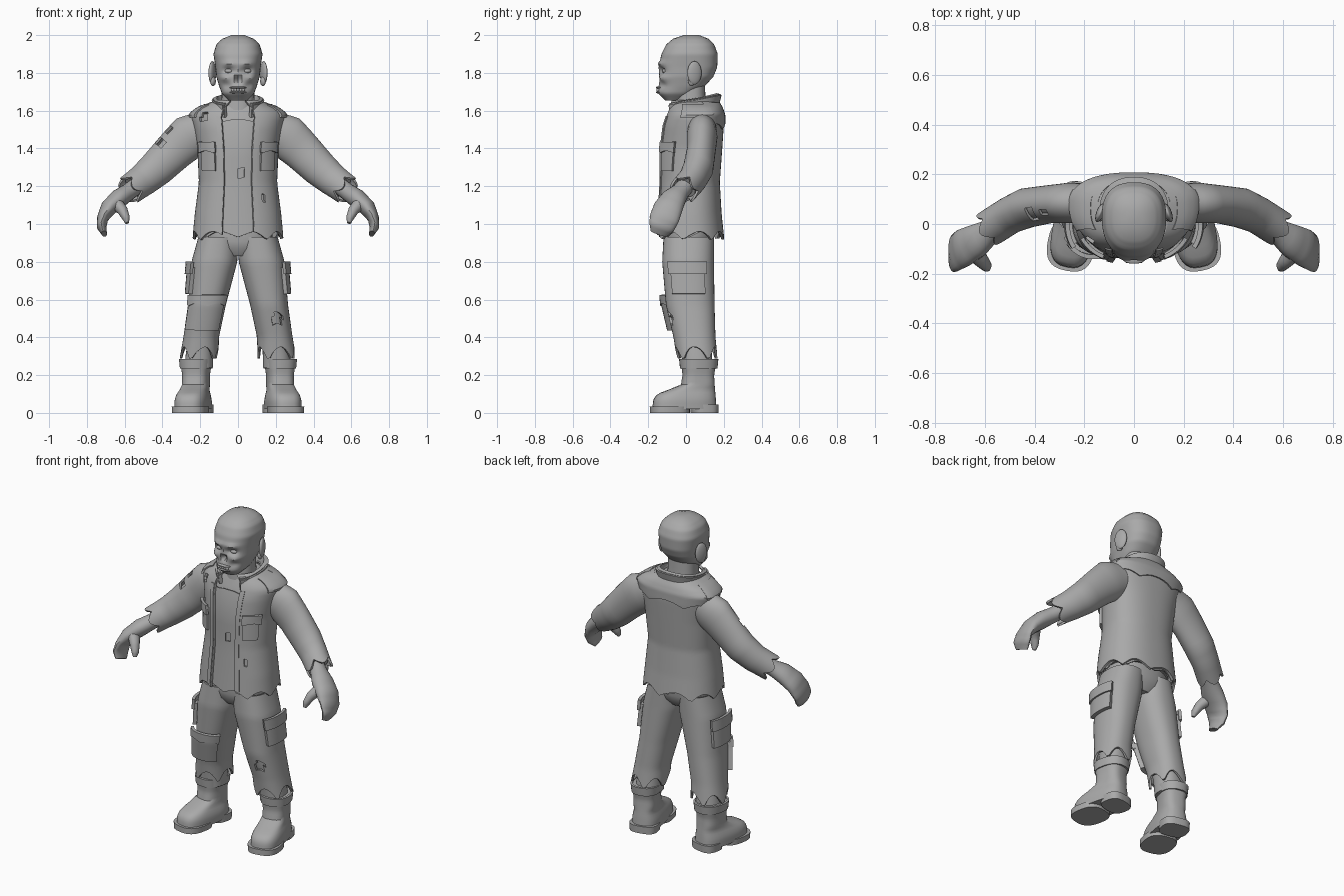
import bpy, bmesh
from math import sin, cos, pi, copysign, exp
from mathutils import Vector

if "Cube" in bpy.data.objects:
    bpy.data.objects.remove(bpy.data.objects["Cube"])

GREY = (0.4, 0.4, 0.4, 1)
mat = bpy.data.materials.new("plain grey")
mat.use_nodes = True
mat.diffuse_color = GREY
mat.node_tree.nodes["Principled BSDF"].inputs["Base Color"].default_value = GREY
parts = []


def register(name, bm, thick=0):
    bmesh.ops.recalc_face_normals(bm, faces=bm.faces)
    mesh = bpy.data.meshes.new(name)
    bm.to_mesh(mesh)
    bm.free()
    mesh.materials.append(mat)
    ob = bpy.data.objects.new(name, mesh)
    bpy.context.collection.objects.link(ob)
    if thick:
        mod = ob.modifiers.new("thickness", 'SOLIDIFY')
        mod.thickness, mod.offset = thick, 0
    parts.append(ob)
    return ob


def grid(name, rows, ring, caps=False, thick=0, holes=()):
    """Skin rows of points; holes are (centre, radius) tears."""
    bm = bmesh.new()
    vs = [[bm.verts.new(p) for p in row] for row in rows]
    n = len(rows[0])
    for a, b in zip(vs, vs[1:]):
        for i in range(n if ring else n - 1):
            quad = (a[i], a[(i + 1) % n], b[(i + 1) % n], b[i])
            mid = sum((v.co for v in quad), Vector()) / 4
            if all((mid - Vector(c)).length > r for c, r in holes):
                bm.faces.new(quad)
    if caps:
        bm.faces.new(vs[0])
        bm.faces.new(vs[-1])
    loose = [v for v in bm.verts if not v.link_faces]
    bmesh.ops.delete(bm, geom=loose, context='VERTS')
    return register(name, bm, thick)


def section(table, z):
    z = min(max(z, table[0][0]), table[-1][0])
    for a, b in zip(table, table[1:]):
        if z <= b[0]:
            k = (z - a[0]) / (b[0] - a[0])
            return [u + (v - u) * k for u, v in zip(a, b)]


def on_body(table, z, t, off, power):
    """Point at height z and angle t (front is 0, outer side is pi/2)."""
    _, cx, cy, rx, front, back = section(table, z)
    s, c = (copysign(abs(f) ** power, f) for f in (sin(t), cos(t)))
    return Vector((cx + (rx + off) * s, cy - ((front if c > 0 else back) + off) * c, z))


def sheet(name, table, lo, hi, span=None, off=0, power=0.85, side=1, cols=32,
          steps=12, caps=False, thick=0, holes=(), shape=None):
    """Wrap a sheet round a sectioned body; lo and hi may depend on the angle."""
    ring = span is None
    a, b = span or (0, 2 * pi)
    angles = [a + (b - a) * i / (cols if ring else cols - 1) for i in range(cols)]
    rows = []
    for j in range(steps + 1):
        row = []
        for t in angles:
            z0 = lo(t) if callable(lo) else lo
            z1 = hi(t) if callable(hi) else hi
            p = on_body(table, z0 + (z1 - z0) * j / steps, t, off, power)
            p.x *= side
            row.append(shape(p) if shape else p)
        rows.append(row)
    return grid(name, rows, ring, caps, thick, holes)


def tube(name, path, side=1, scale=1, cols=20, jag=0, caps=False, thick=0, holes=()):
    """Loft ellipses (x, y, z, depth radius, height radius) along a path."""
    fine = [[u + (v - u) * k / 3 for u, v in zip(a, b)]
            for a, b in zip(path, path[1:]) for k in range(3)] + [list(path[-1])]
    rows = []
    for i, (x, y, z, rd, rh) in enumerate(fine):
        near, far = fine[max(i - 2, 0)], fine[min(i + 2, len(fine) - 1)]
        along = (Vector(far[:3]) - Vector(near[:3])).normalized()
        depth = (Vector((0, 1, 0)) - along * along.y).normalized()
        up = along.cross(depth)
        row = []
        for k in range(cols):
            t = 2 * pi * k / cols
            p = Vector((x, y, z)) + scale * (depth * rd * cos(t) + up * rh * sin(t))
            if i == len(fine) - 1:
                p += along * jag * abs(sin(t * 2.5))
            row.append(Vector((p.x * side, p.y, p.z)))
        rows.append(row)
    return grid(name, rows, True, caps, thick, holes)


def ball(name, loc, size, turn=0):
    bm = bmesh.new()
    bmesh.ops.create_uvsphere(bm, u_segments=16, v_segments=10, radius=1)
    ob = register(name, bm)
    ob.location, ob.scale, ob.rotation_euler.z = loc, size, turn


# Head: sculpted with soft dents and bulges
HEAD = [(1.655, 0, -.06, .05, .05, .05), (1.69, 0, -.04, .085, .105, .09),
        (1.73, 0, 0, .1, .145, .1), (1.78, 0, .02, .115, .165, .125),
        (1.83, 0, .03, .12, .175, .135), (1.9, 0, .03, .13, .16, .138),
        (1.95, 0, .03, .115, .135, .12), (1.98, 0, .03, .085, .1, .09),
        (2, 0, .03, .035, .04, .04)]
DENTS = [(.048, 1.812, .026, .017, .028), (0, 1.765, .014, .018, .035),
         (.045, 1.85, .035, .012, -.012), (.075, 1.772, .022, .015, -.014),
         (0, 1.705, .05, .018, -.008), (.06, 1.735, .02, .018, .012)]


def face(p):
    if p.y < 0:
        p.y += sum(d * exp(-((abs(p.x) - x) / w) ** 2 - ((p.z - z) / h) ** 2)
                   for x, z, w, h, d in DENTS)
    return p


sheet("head", HEAD, 1.655, 2, power=.82, cols=48, steps=36, caps=True, shape=face)
NECK = [(1.5, 0, .03, .1, .1, .09), (1.6, 0, .03, .088, .09, .075), (1.76, 0, .03, .085, .08, .07)]
sheet("neck", NECK, 1.5, 1.76, caps=True, steps=4)
for s in (1, -1):
    ball("ear", (s * .136, .045, 1.8), (.016, .04, .062), s * .35)
    ball("ear_lobe", (s * .132, .03, 1.755), (.014, .02, .025), s * .35)
    ball("eyeball", (s * .047, -.106, 1.81), (.024, .02, .014))

# Mouth: lips and a row of teeth
for z in (1.722, 1.697):
    ball("lip", (0, -.142, z), (.045, .018, .007))
for i in range(-2, 3):
    ball("tooth", (i * .014, -.148, 1.709), (.008, .009, .009))

# Torso, shirt and open jacket share one body
BODY = [(.9, 0, .02, .236, .175, .178), (1.05, 0, .02, .222, .165, .162),
        (1.22, 0, .03, .2, .165, .142), (1.4, 0, .06, .208, .195, .125),
        (1.52, 0, .075, .232, .195, .118), (1.58, 0, .085, .245, .185, .108),
        (1.615, 0, .08, .2, .165, .1), (1.65, 0, .05, .11, .125, .11)]
OPEN = .3


def back_share(t):
    return (1 - cos(t)) / 2


sheet("chest", BODY, 1.2, 1.64, off=-.03, caps=True)
sheet("shirt", BODY, lambda t: .93 + .03 * abs(sin(4 * t)),
      lambda t: 1.54 + .1 * back_share(t) ** .5 + .012 * cos(9 * t),
      off=-.014, cols=48, thick=.008, holes=[((.03, -.12, 1.27), .014)])
sheet("jacket", BODY, lambda t: .915 + .045 * abs(sin(4 * t + .6)), 1.65,
      (OPEN, 2 * pi - OPEN), cols=64, steps=34, thick=.014,
      holes=[((-.17, -.05, 1.56), .024), ((.14, -.12, 1.14), .018)])
sheet("back_yoke", BODY, lambda t: 1.5 + .03 * abs(sin(3.5 * t)), 1.64,
      (1.75, 2 * pi - 1.75), off=.01, cols=40, thick=.01)
COLLAR = [(1.56, 0, .04, .112, .13, .11), (1.64, 0, .04, .118, .14, .12),
          (1.7, 0, .04, .13, .145, .135)]
sheet("collar", COLLAR, lambda t: 1.56 + .07 * back_share(t),
      lambda t: 1.635 + .055 * back_share(t), (.55, 2 * pi - .55), cols=36, steps=4, thick=.02)
sheet("collar_fold", COLLAR, lambda t: 1.575 + .065 * back_share(t),
      lambda t: 1.625 + .06 * back_share(t), (.6, 2 * pi - .6), off=.012, cols=36, steps=4, thick=.012)
for s in (1, -1):
    sheet("front_placket", BODY, .96, 1.57, (OPEN, OPEN + .12), off=.007, side=s, cols=4, thick=.01)
    sheet("chest_pocket", BODY, 1.28, 1.42, (.52, 1.0), off=.011, side=s, cols=8, thick=.018)
    sheet("pocket_flap", BODY, lambda t: 1.375 + .012 * abs(sin(6 * t)), 1.435, (.48, 1.04),
          off=.022, side=s, cols=9, steps=4, thick=.016)
    sheet("shoulder_strap", BODY, 1.565, 1.63, (1.05, 1.95), off=.012, side=s, cols=12, steps=6, thick=.012)

# Arms, ragged sleeves and curled hands
ARM = [(.17, .085, 1.5, .07, .095), (.26, .085, 1.46, .075, .112), (.34, .08, 1.385, .07, .1),
       (.43, .065, 1.295, .074, .09), (.5, .035, 1.235, .068, .08), (.555, 0, 1.195, .068, .074)]
HAND = [(.52, .01, 1.215, .045, .045), (.58, -.03, 1.17, .05, .045), (.63, -.065, 1.135, .068, .05),
        (.685, -.095, 1.085, .078, .044), (.717, -.115, 1.03, .078, .03),
        (.722, -.13, .985, .068, .025), (.708, -.145, .948, .045, .014)]
THUMB = [(.645, -.11, 1.11, .04, .035), (.61, -.15, 1.07, .03, .028),
         (.592, -.17, 1.03, .024, .02), (.588, -.18, 1.005, .012, .01)]
for s in (1, -1):
    torn = [((-.41, .04, 1.43), .03), ((-.35, .05, 1.51), .024)] if s < 0 else []
    tube("sleeve", ARM, s, cols=40, jag=.04, thick=.012, holes=torn)
    tube("arm", ARM, s, scale=.82, caps=True)
    tube("hand", HAND, s, caps=True)
    tube("thumb", THUMB, s, cols=12, caps=True)

# Trousers: hips, ragged legs and pockets
HIPS = [(.83, 0, .012, .08, .09, .09), (.88, 0, .012, .18, .125, .13), (1.06, 0, .015, .19, .13, .14)]
sheet("hips", HIPS, .83, 1.06, caps=True, steps=6)
sheet("belt", HIPS, .97, 1.01, off=.006, steps=2, thick=.012)
LEG = [(.27, .208, .06, .098, .1, .103), (.4, .195, .05, .088, .11, .1),
       (.57, .165, .025, .094, .125, .12), (.8, .125, .012, .115, .132, .13),
       (.93, .104, .012, .1, .125, .13)]
for s in (1, -1):
    torn = [((.2, -.07, .5), .032)] if s > 0 else []
    sheet("trouser_leg", LEG, lambda t: .275 + .075 * abs(sin(2.5 * t + s)), .93, side=s,
          cols=40, steps=28, thick=.012, holes=torn)
    sheet("shin", LEG, .24, .7, off=-.022, side=s, caps=True, steps=6)
    sheet("cargo_pocket", LEG, .63, .77, (.95, 2.1), off=.014, side=s, cols=10, thick=.028)
    sheet("cargo_flap", LEG, .735, .8, (.9, 2.15), off=.028, side=s, cols=10, steps=3, thick=.018)
sheet("knee_patch", LEG, .44, .6, (-.75, .85), off=.016, side=-1, cols=12, thick=.03)
sheet("knee_patch_flap", LEG, lambda t: .565 + .015 * abs(sin(4 * t)), .625, (-.8, .9), off=.028,
      side=-1, cols=14, steps=3, thick=.018)

# Boots: rounded toe, flared shaft, split sole
BOOT = [(.02, 0, -.08, .088, .165, .175), (.07, 0, -.08, .088, .16, .172),
        (.1, 0, -.07, .08, .15, .16), (.118, 0, -.05, .072, .12, .138),
        (.15, 0, 0, .07, .09, .085), (.2, 0, 0, .07, .082, .082),
        (.255, 0, 0, .078, .088, .092), (.28, 0, 0, .08, .09, .095)]
CUFF = [(.235, 0, 0, .078, .09, .095), (.285, 0, 0, .083, .095, .1)]
SOLE = [(0, 0, -.15, .094, .108, .1), (.035, 0, -.15, .096, .108, .1)]
HEEL = [(0, 0, .035, .083, .072, .068), (.035, 0, .035, .085, .075, .07)]
for s in (1, -1):
    made = [sheet("boot", BOOT, .02, .28, power=.7, steps=18, caps=True),
            sheet("boot_cuff", CUFF, .235, .285, steps=2, thick=.012),
            sheet("boot_sole", SOLE, 0, .035, power=.75, steps=1, caps=True),
            sheet("boot_heel", HEEL, 0, .045, power=.7, steps=1, caps=True)]
    for ob in made:
        ob.location = (s * .222, .065, 0)
        ob.rotation_euler.z = s * .2

# Bake thickness and smooth the soft edges
bpy.ops.object.select_all(action='DESELECT')
for ob in parts:
    ob.select_set(True)
bpy.context.view_layer.objects.active = parts[0]
bpy.ops.object.convert(target='MESH')
bpy.ops.object.shade_smooth_by_angle(angle=.6)
